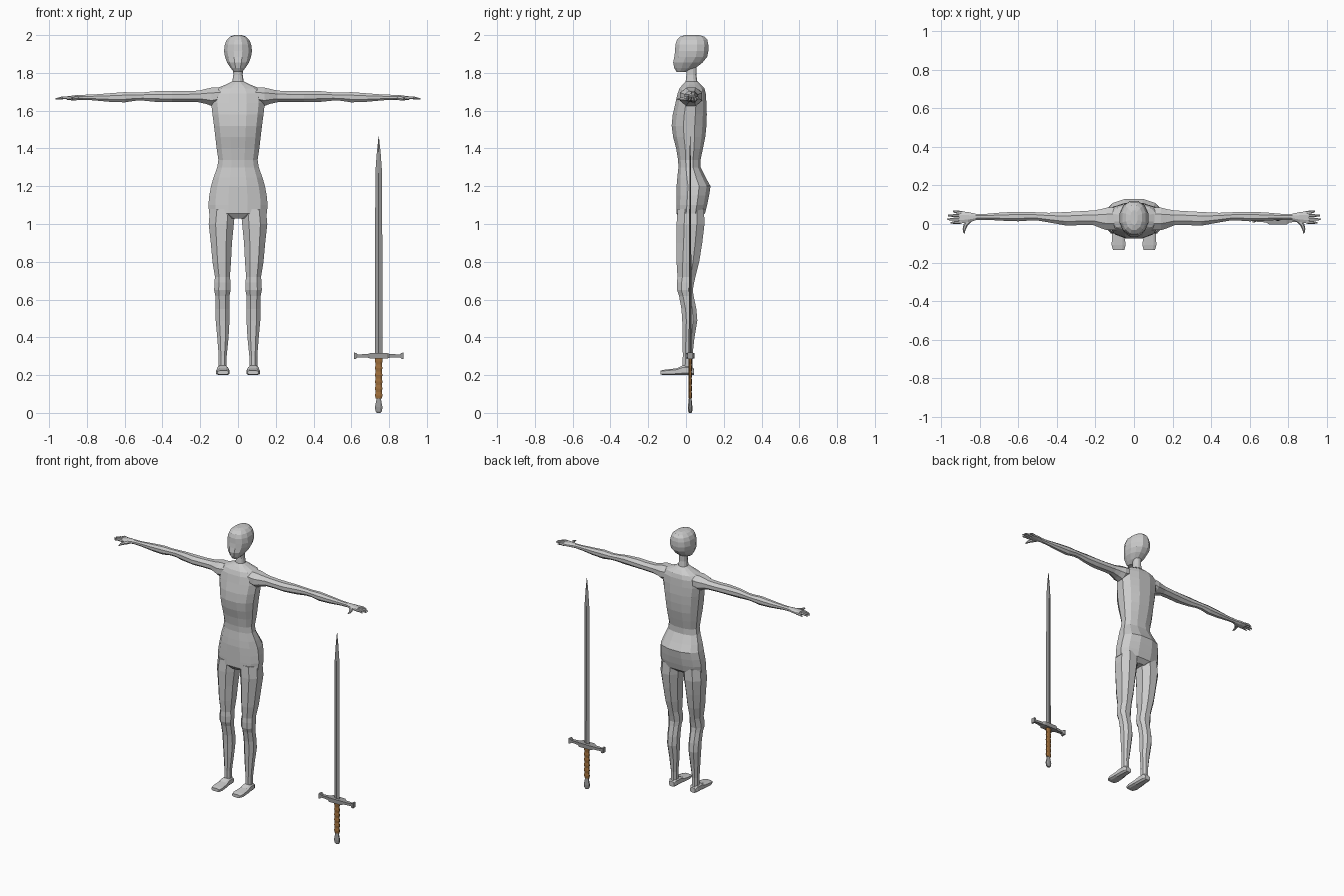
import bpy, bmesh, math
from mathutils import Vector


def material(name, rgb):
    m = bpy.data.materials.new(name)
    m.diffuse_color = (*rgb, 1)
    return m


SKIN = material("light grey", (0.60, 0.60, 0.60))
STEEL = material("steel grey", (0.33, 0.33, 0.33))
WOOD = material("brown grip", (0.35, 0.16, 0.045))


def finish(name, bm, mat, mirror):
    bmesh.ops.recalc_face_normals(bm, faces=bm.faces)
    me = bpy.data.meshes.new(name)
    bm.to_mesh(me)
    bm.free()
    ob = bpy.data.objects.new(name, me)
    bpy.context.collection.objects.link(ob)
    me.materials.append(mat)
    if mirror:
        ob.modifiers.new("mirror", 'MIRROR').use_mirror_merge = False
    return ob


def skin_rings(bm, rings):
    vs = [[bm.verts.new(p) for p in r] for r in rings]
    n = len(vs[0])
    for a, b in zip(vs, vs[1:]):
        for i in range(n):
            j = (i + 1) % n
            bm.faces.new((a[i], a[j], b[j], b[i]))
    bm.faces.new(vs[0])
    bm.faces.new(vs[-1])


def loft(name, axis, rows, mat=SKIN, n=8, power=1.0, turn=0.5, mirror=False):
    """Each row is (position on axis, min a, max a, min b, max b)."""
    unit = []
    for i in range(n):
        t = 2 * math.pi * (i + turn) / n
        unit.append([math.copysign(abs(f) ** power, f) if abs(f) > 1e-6 else 0
                     for f in (math.cos(t), math.sin(t))])
    ma = max(u[0] for u in unit)
    mb = max(u[1] for u in unit)
    rings = []
    for p, a0, a1, b0, b1 in rows:
        ring = []
        for u, v in unit:
            co = [(a0 + a1) / 2 + u / ma * (a1 - a0) / 2,
                  (b0 + b1) / 2 + v / mb * (b1 - b0) / 2]
            co.insert("xyz".index(axis), p)
            ring.append(co)
        rings.append(ring)
    bm = bmesh.new()
    skin_rings(bm, rings)
    return finish(name, bm, mat, mirror)


def digit(name, points, radii):
    """Six-sided tapered finger through the given points."""
    pts = [Vector(p) for p in points]
    d = (pts[-1] - pts[0]).normalized()
    up = Vector((0, 0, 1))
    side = d.cross(up).normalized()
    bm = bmesh.new()
    skin_rings(bm, [[p + r * (side * math.cos(k * math.pi / 3) + up * math.sin(k * math.pi / 3))
                     for k in range(6)] for p, r in zip(pts, radii)])
    return finish(name, bm, SKIN, True)


# Torso and neck in one loft: z, half width, front y, back y
torso = [(1.03, .06, -.03, .07), (1.055, .152, -.05, .10), (1.10, .157, -.05, .112),
         (1.15, .152, -.05, .122), (1.20, .143, -.05, .130), (1.245, .13, -.046, .105),
         (1.30, .110, -.040, .077), (1.34, .104, -.042, .077), (1.40, .113, -.052, .09),
         (1.46, .120, -.068, .102), (1.52, .127, -.076, .108), (1.58, .135, -.070, .11),
         (1.64, .142, -.056, .108), (1.69, .138, -.045, .105), (1.718, .115, -.034, .098),
         (1.738, .065, -.018, .08), (1.755, .03, -.002, .06), (1.79, .025, .002, .055),
         (1.84, .026, .0, .057)]
loft("torso_and_neck", "z", [(z, -w, w, f, b) for z, w, f, b in torso], n=12, power=.85)

# Head
head = [(1.806, .022, -.05, .0), (1.825, .038, -.062, .05), (1.855, .058, -.068, .088),
        (1.885, .069, -.062, .112), (1.915, .074, -.058, .118), (1.95, .070, -.056, .118),
        (1.975, .060, -.048, .113), (1.992, .042, -.03, .098), (2.0, .018, -.005, .07)]
loft("head", "z", [(z, -w, w, f, b) for z, w, f, b in head], n=12, power=.9)

# Legs
loft("leg", "z", [
    (1.08, .015, .148, -.044, .095), (1.0, .022, .155, -.05, .098),
    (.90, .032, .144, -.05, .086), (.80, .037, .135, -.05, .07),
    (.72, .043, .122, -.045, .05), (.69, .039, .125, -.048, .043),
    (.65, .039, .126, -.047, .036), (.62, .045, .12, -.037, .04),
    (.55, .045, .119, -.024, .055), (.49, .045, .118, -.02, .06), (.40, .05, .11, -.018, .045),
    (.30, .06, .102, -.017, .034), (.225, .06, .102, -.02, .036)], power=.9, mirror=True)

# Feet
loft("foot", "y", [
    (.042, .062, .100, .202, .235), (.025, .054, .108, .2, .25), (-.02, .052, .110, .2, .25),
    (-.05, .048, .113, .2, .236), (-.11, .044, .116, .2, .229), (-.135, .05, .108, .203, .224)],
     power=.6, mirror=True)

# Arms down to the palm
loft("arm", "x", [
    (.09, -.03, .085, 1.64, 1.722), (.14, -.032, .085, 1.625, 1.722),
    (.17, -.022, .077, 1.636, 1.715), (.21, -.006, .07, 1.645, 1.706),
    (.28, -.006, .066, 1.646, 1.703), (.35, -.008, .062, 1.645, 1.704),
    (.44, .008, .058, 1.647, 1.703), (.50, .018, .06, 1.653, 1.697),
    (.54, .018, .063, 1.653, 1.695), (.60, .014, .063, 1.644, 1.698),
    (.68, .017, .06, 1.647, 1.692), (.77, .022, .052, 1.655, 1.685),
    (.82, .02, .053, 1.657, 1.684), (.86, .006, .062, 1.656, 1.682),
    (.905, .003, .066, 1.656, 1.676)], mirror=True)

# Fingers and thumb
for i, (y, y_tip, tip) in enumerate([(.010, .006, .950), (.026, .024, .967),
                                     (.043, .044, .964), (.059, .066, .938)]):
    mid = (.9 + tip) / 2
    digit("finger_%d" % (i + 1), [(.89, y, 1.667), (mid, (y + y_tip) / 2, 1.668), (tip, y_tip, 1.662)],
          (.0085, .0075, .004))
digit("thumb", [(.85, .02, 1.667), (.872, -.005, 1.664), (.88, -.028, 1.662), (.880, -.048, 1.66)],
      (.013, .011, .008, .004))

# Sword, standing beside the figure
SX, SY = .745, .022


def upright(name, rows, mat, **kw):
    loft(name, "z", [(z, SX - w, SX + w, SY - d, SY + d) for z, w, d in rows], mat, **kw)


upright("sword_blade", [(.31, .020, .008), (1.27, .018, .004), (1.38, .010, .003), (1.463, .001, .001)],
        STEEL, n=4, turn=0)
upright("sword_pommel", [(0, .010, .007), (.008, .017, .011), (.03, .020, .012),
                         (.05, .016, .010), (.078, .011, .007)], STEEL)
grip = [(.075 + i * .018, (.016, .020)[i % 2], (.008, .010)[i % 2]) for i in range(12)]
upright("sword_grip", grip + [(.292, .019, .010)], WOOD)

# Crossguard: offset from the middle, half depth, half height
half = [(.045, .024, .014), (.06, .014, .009), (.112, .010, .008), (.12, .014, .016), (.132, .014, .017)]
full = [(-x, d, h) for x, d, h in reversed(half)] + half
loft("sword_crossguard", "x", [(SX + x, SY - d, SY + d, .302 - h, .302 + h) for x, d, h in full],
     STEEL, n=4)
